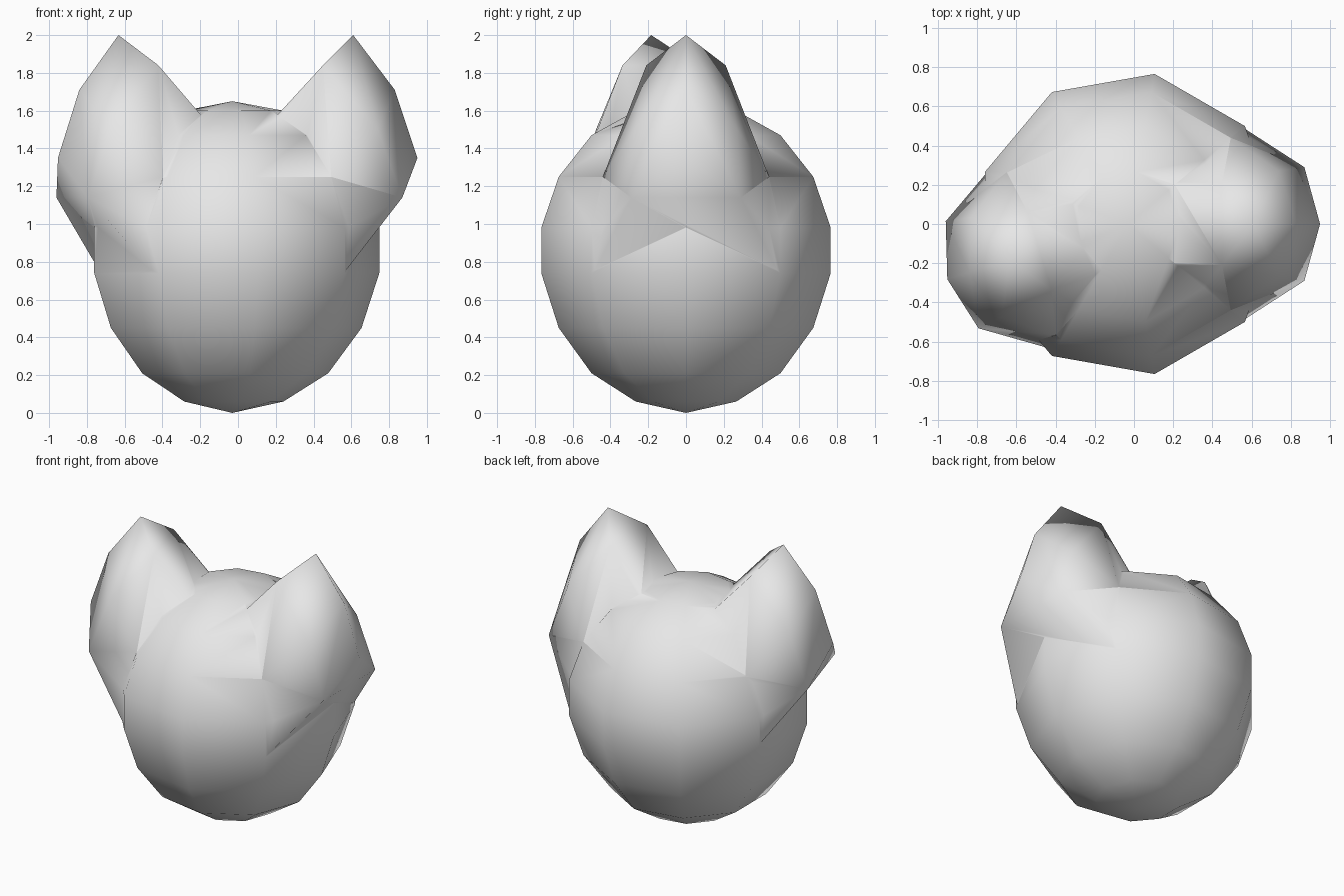
import bpy
import bmesh
import math
from mathutils import Matrix, Vector

cube = bpy.data.objects.get("Cube")
if cube:
    bpy.data.objects.remove(cube, do_unlink=True)

grey = bpy.data.materials.new("light_grey")
grey.use_nodes = True
grey.diffuse_color = (0.8, 0.8, 0.8, 1)
grey.node_tree.nodes["Principled BSDF"].inputs["Base Color"].default_value = (0.8, 0.8, 0.8, 1)

CENTRE_X = -0.03


def add_object(name, bm):
    bmesh.ops.recalc_face_normals(bm, faces=bm.faces[:])
    mesh = bpy.data.meshes.new(name)
    bm.to_mesh(mesh)
    bm.free()
    mesh.materials.append(grey)
    obj = bpy.data.objects.new(name, mesh)
    bpy.context.scene.collection.objects.link(obj)
    return obj


# Head: nine-sided sphere, one column facing +x, rings set to chosen heights
ring_heights = [0.0, 0.06, 0.21, 0.45, 0.74, 0.98, 1.25, 1.47, 1.6, 1.65]
bm = bmesh.new()
bmesh.ops.create_uvsphere(bm, u_segments=9, v_segments=9, radius=1)
side = max(bm.verts, key=lambda v: Vector((v.co.x, v.co.y)).length)
turn = Matrix.Rotation(-math.atan2(side.co.y, side.co.x), 3, 'Z')
for v in bm.verts:
    polar = math.degrees(math.acos(max(-1, min(1, -v.co.z))))
    p = turn @ v.co
    v.co = (CENTRE_X + 0.79 * p.x, 0.79 * p.y, ring_heights[round(polar / 20)])
head = add_object("head", bm)

# Ear: hull around a ridge line and mirrored flank points, rooted in the head
ridge = [(0.64, 0, 2.0), (0.86, 0, 1.71), (0.98, 0, 1.35)]
flank = [(0.48, 0.21, 1.84), (0.77, 0.27, 1.5), (0.9, 0.29, 1.14),
         (0.524, 0.44, 1.25), (0.59, 0.49, 0.74), (0.14, 0.2, 1.47)]


def make_ear(name, angle, spread):
    bm = bmesh.new()
    points = ridge + flank + [(x, -y, z) for x, y, z in flank]
    rot = Matrix.Rotation(math.radians(angle), 3, 'Z')
    for x, y, z in points:
        p = rot @ Vector((x * spread, y * spread, z))
        bm.verts.new((p.x + CENTRE_X, p.y, p.z))
    hull = bmesh.ops.convex_hull(bm, input=bm.verts[:])
    loose = {g for g in hull["geom_interior"] if isinstance(g, bmesh.types.BMVert)}
    bmesh.ops.delete(bm, geom=list(loose), context='VERTS')
    return add_object(name, bm)


ears = [make_ear("left_ear", 0, 1.0), make_ear("right_ear", 197, 0.985)]

# Merge the ears into the head so shading flows across the joins
bpy.context.view_layer.objects.active = head
for ear in ears:
    mod = head.modifiers.new("join_" + ear.name, 'BOOLEAN')
    mod.operation = 'UNION'
    mod.solver = 'EXACT'
    mod.object = ear
    bpy.ops.object.modifier_apply(modifier=mod.name)
    bpy.data.objects.remove(ear, do_unlink=True)

for poly in head.data.polygons:
    poly.use_smooth = True
